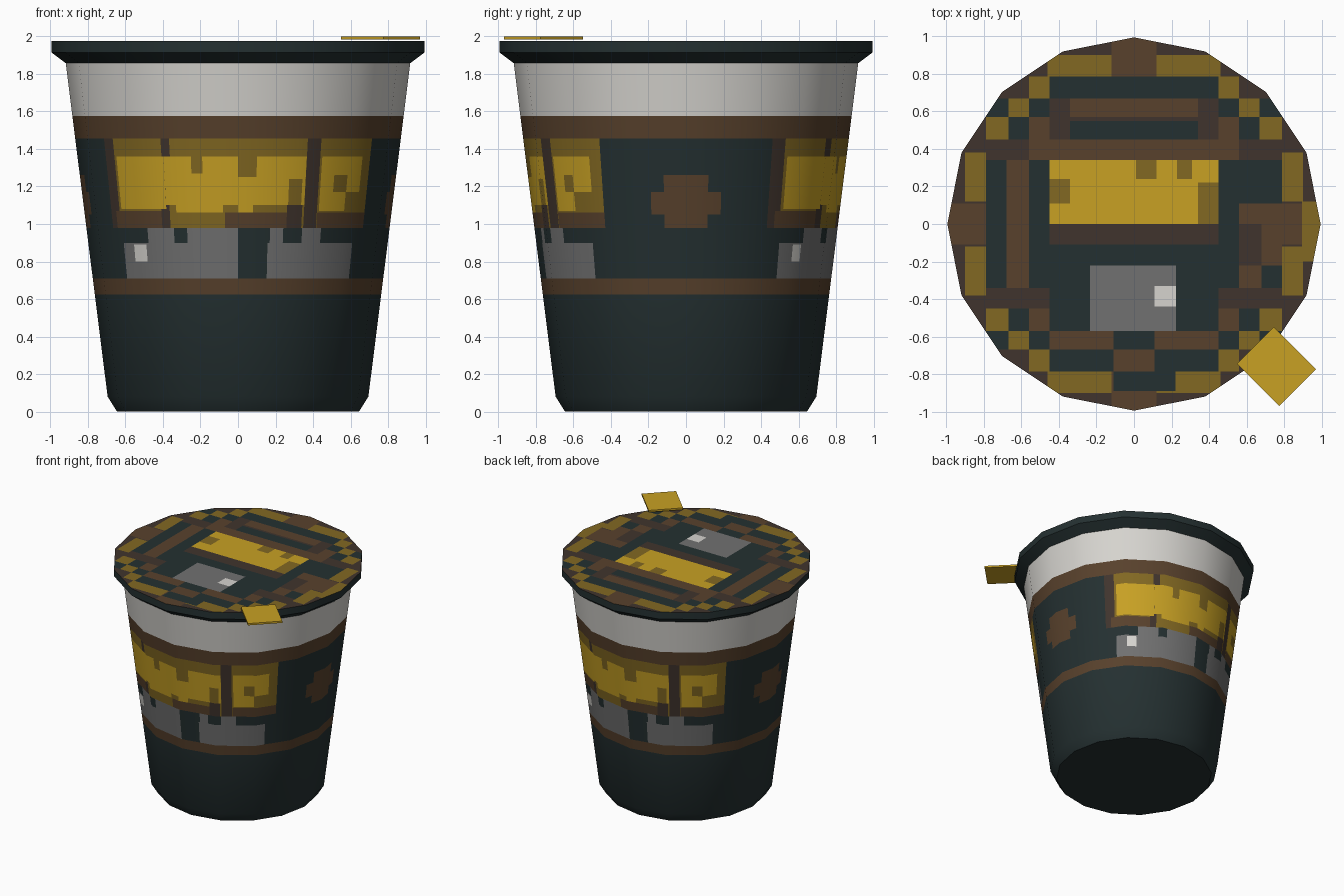
import bpy, bmesh, math
from mathutils import Vector

if "Cube" in bpy.data.objects:
    bpy.data.objects.remove(bpy.data.objects["Cube"])

SIDES = 16
SLOPE = 0.1256


def wall_r(z):
    return 0.695 + (z - 0.08) * SLOPE


def corner(k):
    a = math.radians(-90 + 22.5 * k)
    return Vector((math.cos(a), math.sin(a), 0))


def ring_point(t, r, z):
    # point on the 16-sided outline, t counted in sides from the front
    k = math.floor(t)
    p = corner(k).lerp(corner(k + 1), t - k) * r
    return (p.x, p.y, z)


# Materials
def material(name, rgb):
    m = bpy.data.materials.new(name)
    lin = [((c / 255 + 0.055) / 1.055) ** 2.4 for c in rgb]
    m.diffuse_color = (*lin, 1)
    m.use_nodes = True
    m.node_tree.nodes["Principled BSDF"].inputs["Base Color"].default_value = m.diffuse_color
    return m


DARK, BROWN, UMBER, OCHRE, GOLD, GREY, WHITE = range(7)
MATS = [material(n, c) for n, c in (
    ("dark_teal", (36, 48, 49)), ("brown", (88, 65, 44)),
    ("dark_brown", (64, 52, 45)), ("dark_gold", (130, 104, 34)),
    ("gold", (200, 161, 36)), ("grey", (113, 113, 113)),
    ("off_white", (214, 212, 207)))]


def finish(name, bm):
    me = bpy.data.meshes.new(name)
    bm.to_mesh(me)
    bm.free()
    for m in MATS:
        me.materials.append(m)
    ob = bpy.data.objects.new(name, me)
    bpy.context.collection.objects.link(ob)
    return ob


def smooth(ob):
    bpy.ops.object.select_all(action='DESELECT')
    ob.select_set(True)
    bpy.context.view_layer.objects.active = ob
    bpy.ops.object.shade_smooth_by_angle()


def shell(name, profile, colours, bottom=False):
    # revolved 16-sided skin with one colour per profile segment
    bm = bmesh.new()
    rings = [[bm.verts.new(ring_point(k, r, z)) for k in range(SIDES)]
             for r, z in profile]
    for a, b, col in zip(rings, rings[1:], colours):
        for k in range(SIDES):
            n = (k + 1) % SIDES
            bm.faces.new((a[k], a[n], b[n], b[k])).material_index = col
    if bottom:
        bm.faces.new(rings[0][::-1]).material_index = colours[0]
    smooth(finish(name, bm))


def pick(rects, u, v, base):
    col = base
    for u0, u1, v0, v1, c in rects:
        if u0 < u < u1 and v0 < v < v1:
            col = c
    return col


# Cup walls below and above the printed band, and the rim
shell("cup_base", [(0.645, 0), (0.695, 0.08), (wall_r(0.625), 0.625),
                   (wall_r(0.71), 0.71)], [DARK, DARK, BROWN], True)
shell("cup_top", [(wall_r(1.455), 1.455), (wall_r(1.575), 1.575),
                  (wall_r(1.86), 1.86)], [BROWN, WHITE])
shell("rim", [(0.915, 1.855), (0.995, 1.915), (0.995, 1.975)], [DARK, DARK])

# Printed band: abstract blocks as (x0, x1, z0, z1, colour) in the front view
PANEL = [
    (-0.69, -0.645, 0.98, 1.455, UMBER), (-0.645, 0.69, 0.98, 1.455, OCHRE),
    (-0.645, -0.40, 0.98, 1.07, BROWN), (-0.07, 0.33, 0.98, 1.06, BROWN),
    (0.42, 0.67, 0.98, 1.06, BROWN), (0.26, 0.34, 0.98, 1.10, UMBER),
    (-0.41, -0.365, 0.98, 1.20, UMBER), (-0.41, -0.365, 1.33, 1.455, UMBER),
    (0.36, 0.43, 0.98, 1.455, UMBER),
]
GOLD_BLOCKS = [
    (-0.635, -0.39, 1.08, 1.36, GOLD), (-0.39, 0.36, 1.10, 1.36, GOLD),
    (-0.33, -0.08, 1.06, 1.12, GOLD), (-0.25, -0.19, 1.27, 1.36, OCHRE),
    (0.0, 0.10, 1.25, 1.36, OCHRE), (0.27, 0.34, 1.10, 1.24, OCHRE),
    (0.0, 0.08, 1.06, 1.12, GOLD), (0.44, 0.65, 1.07, 1.36, GOLD),
    (0.51, 0.58, 1.17, 1.26, OCHRE), (0.57, 0.66, 1.07, 1.17, OCHRE),
]
GREY_BLOCKS = [
    (-0.60, 0.0, 0.71, 0.90, GREY), (-0.48, -0.34, 0.90, 0.98, GREY),
    (-0.27, 0.0, 0.90, 0.98, GREY), (-0.55, -0.485, 0.80, 0.89, WHITE),
    (0.155, 0.60, 0.71, 0.90, GREY), (0.17, 0.24, 0.90, 0.98, GREY),
    (0.34, 0.44, 0.90, 0.98, GREY),
]


def side_of(s):
    # horizontal position over radius -> number of sides from the front
    a = abs(s)
    k = min(3, int(math.degrees(math.asin(min(a, 1))) / 22.5))
    lo, hi = corner(k).x, corner(k + 1).x
    return math.copysign(k + (a - lo) / (hi - lo), s)


band = []
for x0, x1, z0, z1, c in PANEL + GOLD_BLOCKS + GREY_BLOCKS:
    r = wall_r((z0 + z1) / 2)
    band.append((side_of(x0 / r), side_of(x1 / r), z0, z1, c))
# Side spots, centred on the left and right
for half, z0, z1 in ((0.37, 0.98, 1.26), (0.59, 1.05, 1.17)):
    band += [(4 - half, 4, z0, z1, BROWN), (-4, half - 4, z0, z1, BROWN)]

ts = sorted({round(v, 4) for q in band for v in q[:2]} | set(range(-4, 5)))
zs = sorted({v for q in band for v in q[2:4]} | {0.71, 1.455})
bm = bmesh.new()
for half in (0, 8):  # the back repeats the front
    cols = [[bm.verts.new(ring_point(t + half, wall_r(z), z)) for z in zs] for t in ts]
    for i in range(len(ts) - 1):
        for j in range(len(zs) - 1):
            f = bm.faces.new((cols[i][j], cols[i + 1][j], cols[i + 1][j + 1], cols[i][j + 1]))
            f.smooth = True
            f.material_index = pick(band, (ts[i] + ts[i + 1]) / 2,
                                    (zs[j] + zs[j + 1]) / 2, DARK)
label = finish("printed_band", bm)
normals = []
for v in label.data.vertices:
    n = Vector((v.co.x, v.co.y, 0)).normalized()
    n.z = -SLOPE
    normals.append(n.normalized())
label.data.normals_split_custom_set_from_vertices(normals)

# Lid: border blocks of one quarter, mirrored both ways
QUARTER = [
    (0.12, 0.46, 0.785, 0.90, OCHRE), (0.79, 0.90, 0.12, 0.38, OCHRE),
    (0.67, 0.79, 0.45, 0.57, OCHRE), (0.56, 0.67, 0.57, 0.67, OCHRE),
    (0.45, 0.56, 0.67, 0.785, OCHRE), (0, 0.12, 0.785, 1, BROWN),
    (0.79, 1, 0, 0.11, BROWN), (0.56, 0.68, 0, 0.34, BROWN),
    (0.45, 0.56, 0.45, 0.57, BROWN), (0.68, 0.79, 0, 0.34, DARK),
    (0.56, 0.67, 0.45, 0.57, DARK), (0.67, 0.79, 0.57, 0.67, DARK),
    (0.45, 0.56, 0.57, 0.67, DARK), (0.34, 0.45, 0.67, 0.785, DARK),
]
lid = []
for sx in (1, -1):
    for sy in (1, -1):
        for x0, x1, y0, y1, c in QUARTER:
            xs, ys = sorted((sx * x0, sx * x1)), sorted((sy * y0, sy * y1))
            lid.append((*xs, *ys, c))
# Lid centre
lid += [
    (-0.34, 0.34, 0.67, 0.785, DARK), (-0.34, 0.34, 0.57, 0.67, BROWN),
    (-0.34, 0.34, 0.45, 0.55, DARK), (-0.56, 0.56, 0.34, 0.45, BROWN),
    (-0.56, 0.56, -0.34, 0.34, DARK), (-0.45, 0.45, -0.57, -0.34, DARK),
    (-0.45, 0.45, -0.11, 0, UMBER), (-0.45, 0.45, 0, 0.34, GOLD),
    (-0.45, -0.34, 0.11, 0.24, OCHRE), (0.01, 0.12, 0.24, 0.34, OCHRE),
    (0.23, 0.31, 0.24, 0.34, OCHRE), (0.34, 0.45, 0, 0.22, OCHRE),
    (-0.235, 0.225, -0.57, -0.22, GREY), (0.11, 0.225, -0.44, -0.33, WHITE),
]
# Lower and right border variations
lid += [
    (-0.45, 0.45, -0.67, -0.57, BROWN), (-0.11, 0.11, -0.67, -0.57, DARK),
    (-0.42, 0.42, -0.785, -0.67, DARK), (-0.11, 0.11, -0.785, -0.67, BROWN),
    (-0.11, 0.22, -0.89, -0.785, DARK), (0.895, 1, -0.2, 0.12, OCHRE),
    (0.56, 0.68, 0.11, 0.34, DARK), (0.56, 0.68, -0.22, 0, UMBER),
    (0.68, 0.79, -0.22, 0.11, BROWN),
]
bm = bmesh.new()
bm.faces.new([bm.verts.new(ring_point(k, 0.995, 1.975)) for k in range(SIDES)])
for axis, no in ((0, (1, 0, 0)), (2, (0, 1, 0))):
    for c in sorted({v for q in lid for v in q[axis:axis + 2]} - {1, -1}):
        co = Vector(no) * c
        bmesh.ops.bisect_plane(bm, geom=bm.verts[:] + bm.edges[:] + bm.faces[:],
                               plane_co=co, plane_no=no, dist=1e-5)
for f in bm.faces:
    p = f.calc_center_median()
    f.material_index = pick(lid, p.x, p.y, UMBER)
finish("lid", bm)

# Pull tab on the front right edge
bm = bmesh.new()
bmesh.ops.create_cube(bm, size=1)
for f in bm.faces:
    f.material_index = GOLD
tab = finish("pull_tab", bm)
tab.scale = (0.318, 0.276, 0.016)
tab.rotation_euler.z = math.radians(-45)
tab.location = (0.76, -0.76, 1.992)
